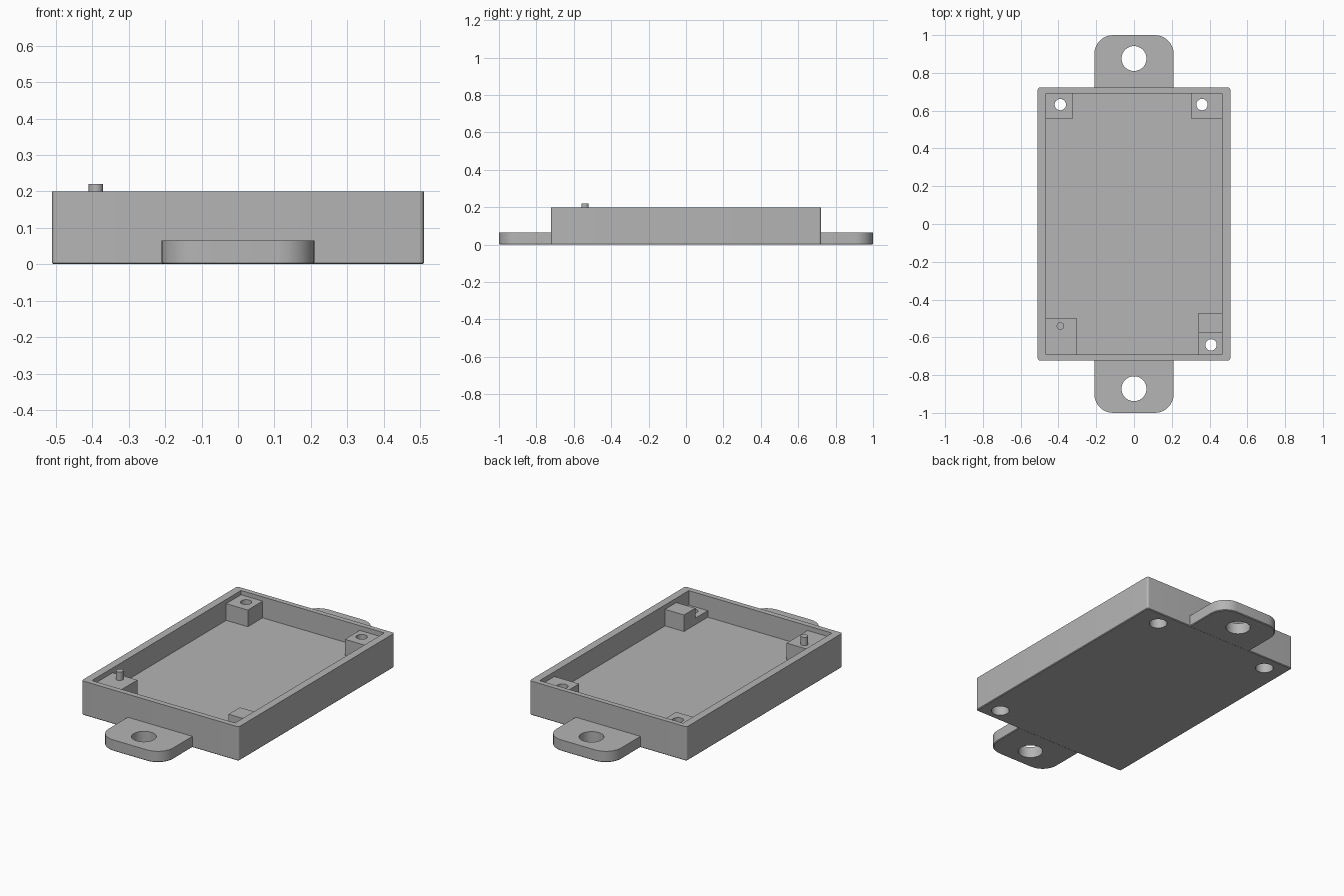
import bpy
import bmesh
import math

if "Cube" in bpy.data.objects:
    bpy.data.objects.remove(bpy.data.objects["Cube"], do_unlink=True)

grey = bpy.data.materials.new("plain grey")
grey.use_nodes = True
grey.diffuse_color = (0.46, 0.46, 0.46, 1)
grey.node_tree.nodes["Principled BSDF"].inputs["Base Color"].default_value = grey.diffuse_color

FLOOR = 0.077
RIM = 0.2
TAB_TOP = 0.065


def add_object(name, bm):
    bmesh.ops.recalc_face_normals(bm, faces=bm.faces)
    mesh = bpy.data.meshes.new(name)
    bm.to_mesh(mesh)
    bm.free()
    mesh.materials.append(grey)
    obj = bpy.data.objects.new(name, mesh)
    bpy.context.collection.objects.link(obj)
    return obj


def block(name, x0, x1, y0, y1, z0, z1, round_r=0, round_if=None, chamfer=0):
    """Box with optionally rounded upright edges and a chamfered underside."""
    bm = bmesh.new()
    bmesh.ops.create_cube(bm, size=1)
    for v in bm.verts:
        v.co.x = x0 if v.co.x < 0 else x1
        v.co.y = y0 if v.co.y < 0 else y1
        v.co.z = z0 if v.co.z < 0 else z1
    if round_r:
        edges = [e for e in bm.edges
                 if abs(e.verts[0].co.z - e.verts[1].co.z) > 1e-4
                 and (round_if is None or round_if(e.verts[0].co))]
        bmesh.ops.bevel(bm, geom=edges, offset=round_r, segments=8,
                        profile=0.5, affect='EDGES')
    if chamfer:
        edges = [e for e in bm.edges if all(v.co.z < z0 + 1e-5 for v in e.verts)]
        bmesh.ops.bevel(bm, geom=edges, offset=chamfer, segments=1, affect='EDGES')
    return add_object(name, bm)


def cylinder(name, x, y, r, z0, z1):
    bm = bmesh.new()
    bmesh.ops.create_cone(bm, cap_ends=True, segments=40, radius1=r, radius2=r, depth=z1 - z0)
    bmesh.ops.translate(bm, verts=bm.verts, vec=(x, y, (z0 + z1) / 2))
    return add_object(name, bm)


def cut(obj, cutters):
    """Subtract the cutters and keep only the finished mesh."""
    for c in cutters:
        mod = obj.modifiers.new("cut", 'BOOLEAN')
        mod.operation = 'DIFFERENCE'
        mod.solver = 'EXACT'
        mod.object = c
    graph = bpy.context.evaluated_depsgraph_get()
    mesh = bpy.data.meshes.new_from_object(obj.evaluated_get(graph))
    obj.modifiers.clear()
    obj.data = mesh


# Tray shell and mounting tabs
shell = block("tray_shell", -0.51, 0.51, -0.722, 0.722, 0, RIM, round_r=0.012, chamfer=0.004)
back_tab = block("back_mounting_tab", -0.21, 0.21, 0.715, 1, 0, TAB_TOP,
                 round_r=0.1, round_if=lambda p: p.y > 0.9, chamfer=0.004)
front_tab = block("front_mounting_tab", -0.21, 0.21, -1, -0.715, 0, TAB_TOP,
                  round_r=0.1, round_if=lambda p: p.y < -0.9, chamfer=0.004)

# Corner supports and locating pin
back_right_post = block("back_right_post", -0.465, -0.325, 0.555, 0.692, FLOOR, 0.175)
back_left_post = block("back_left_post", 0.305, 0.465, 0.555, 0.692, FLOOR, 0.172)
front_left_stop = block("front_left_stop", 0.342, 0.465, -0.575, -0.47, FLOOR, 0.174)
front_left_step = block("front_left_step", 0.342, 0.465, -0.69, -0.575, FLOOR, 0.115)
front_right_post = block("front_right_post", -0.465, -0.305, -0.69, -0.497, FLOOR, 0.172)
pin = cylinder("locating_pin", -0.39, -0.54, 0.02, 0.165, 0.221)

# Cavity, screw holes with wide recesses below, and tab holes
cavity = block("cavity_cutter", -0.465, 0.465, -0.69, 0.692, FLOOR, 0.4)
cutters = [cavity]
screws = [(-0.39, 0.632, back_right_post), (0.36, 0.632, back_left_post),
          (0.408, -0.64, front_left_step)]
shell_cutters = [cavity]
for x, y, post in screws:
    hole = cylinder("screw_hole_cutter", x, y, 0.03, -0.1, 0.4)
    recess = cylinder("recess_cutter", x, y, 0.048, -0.1, 0.06)
    cutters += [hole, recess]
    shell_cutters += [recess, hole]
    cut(post, [hole])
cut(shell, shell_cutters)
for tab, y in ((back_tab, 0.876), (front_tab, -0.872)):
    hole = cylinder("tab_hole_cutter", 0, y, 0.066, -0.1, 0.2)
    cutters.append(hole)
    cut(tab, [hole])
for c in cutters:
    bpy.data.objects.remove(c, do_unlink=True)

# Smooth round walls, keep edges crisp
parts = [shell, back_tab, front_tab, back_right_post, back_left_post,
         front_left_stop, front_left_step, front_right_post, pin]
bpy.ops.object.select_all(action='DESELECT')
for p in parts:
    p.select_set(True)
bpy.context.view_layer.objects.active = shell
bpy.ops.object.shade_smooth_by_angle(angle=math.radians(30))
